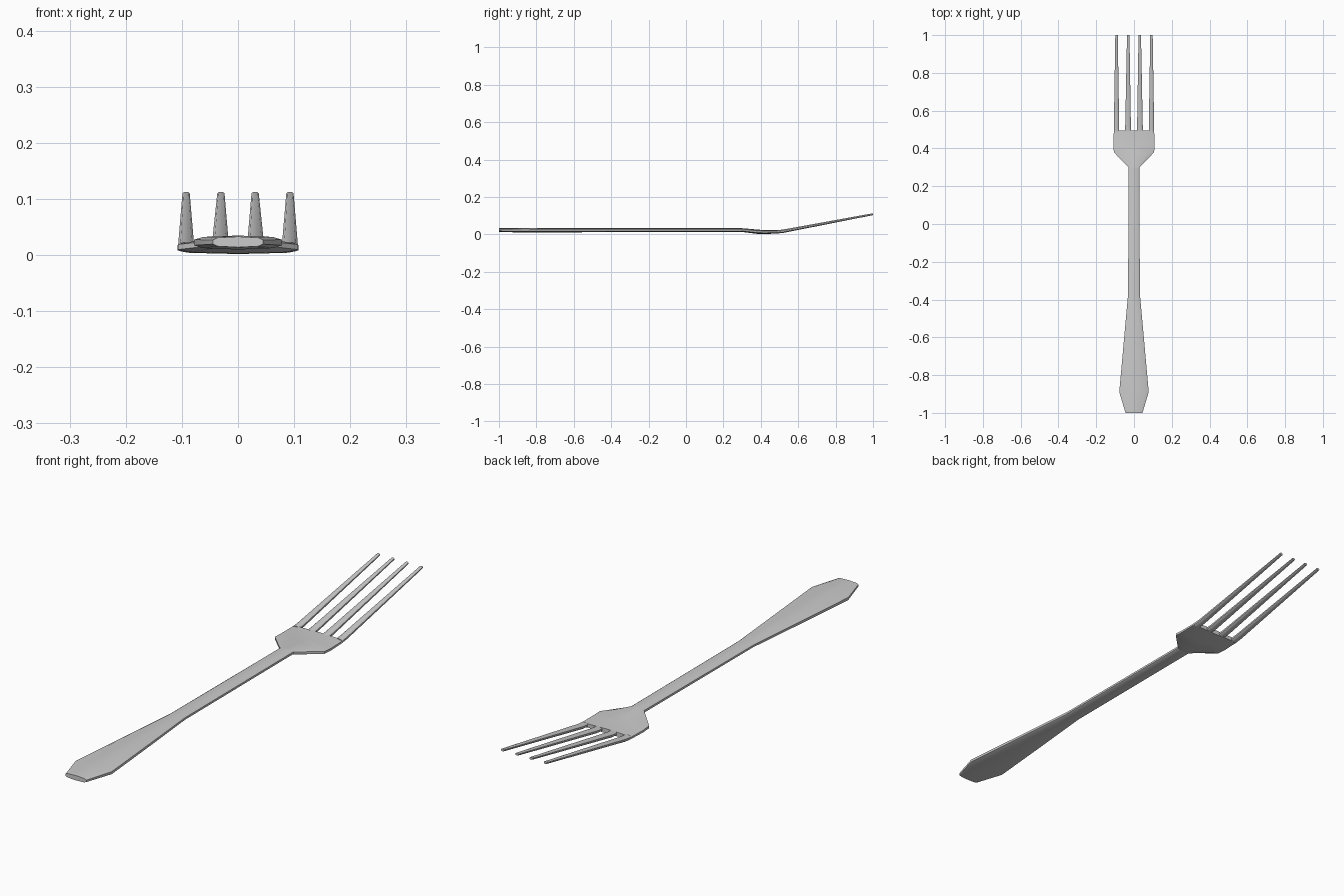
import bpy, bmesh

if "Cube" in bpy.data.objects:
    bpy.data.objects.remove(bpy.data.objects["Cube"])


def loft(name, rings):
    """Skin a closed tube through equal-sized rings of points."""
    bm = bmesh.new()
    loops = [[bm.verts.new(p) for p in ring] for ring in rings]
    n = len(loops[0])
    for a, b in zip(loops, loops[1:]):
        for i in range(n):
            bm.faces.new((a[i], a[(i + 1) % n], b[(i + 1) % n], b[i]))
    bm.faces.new(loops[0][::-1])
    bm.faces.new(loops[-1])
    bmesh.ops.recalc_face_normals(bm, faces=bm.faces)
    mesh = bpy.data.meshes.new(name)
    bm.to_mesh(mesh)
    bm.free()
    obj = bpy.data.objects.new(name, mesh)
    bpy.context.collection.objects.link(obj)
    bpy.ops.object.select_all(action='DESELECT')
    obj.select_set(True)
    bpy.context.view_layer.objects.active = obj
    bpy.ops.object.shade_smooth_by_angle()
    return obj


def section(x, y, half, low, high, edge=0.3, inset=0.8):
    """Rounded flat bar section: broad top and bottom, bevelled rims."""
    t = high - low
    a, b = low + edge * t, high - edge * t
    pts = [(-1, a), (-inset, low + 0.1 * t), (0, low), (inset, low + 0.1 * t),
           (1, a), (1, b), (inset, high - 0.1 * t), (0, high),
           (-inset, high - 0.1 * t), (-1, b)]
    return [(x + half * u, y, z) for u, z in pts]


# Handle: y, half width, bottom, top
handle = [(-1.0, 0.045, 0.014, 0.033), (-0.89, 0.078, 0.010, 0.035),
          (-0.60, 0.052, 0.011, 0.034), (-0.37, 0.031, 0.013, 0.033),
          (0.30, 0.029, 0.013, 0.033)]
loft("handle", [section(0, *s) for s in handle])

# Head plate, flaring from the neck to the roots of the tines
head = [(0.30, 0.029, 0.013, 0.033), (0.38, 0.107, 0.003, 0.026),
        (0.42, 0.108, 0.002, 0.023), (0.495, 0.107, 0.005, 0.023)]
loft("head", [section(0, *s) for s in head])

# Four tapering upturned tines: centre x and half width at root and tip
tines = [("inner", 0.0315, 0.0155, 0.0305), ("outer", 0.0925, 0.0145, 0.0925)]
for label, x0, w0, x1 in tines:
    for side, s in (("left", -1), ("right", 1)):
        rings = [(0.0, 0.49, 0.005, 0.023), (0.06, 0.52, 0.008, 0.026),
                 (1.0, 1.0, 0.103, 0.113)]
        loft(f"{label}_tine_{side}",
             [section(s * (x0 + (x1 - x0) * t), y, w0 + (0.0065 - w0) * t,
                      lo, hi, 0.3, 0.7) for t, y, lo, hi in rings])
